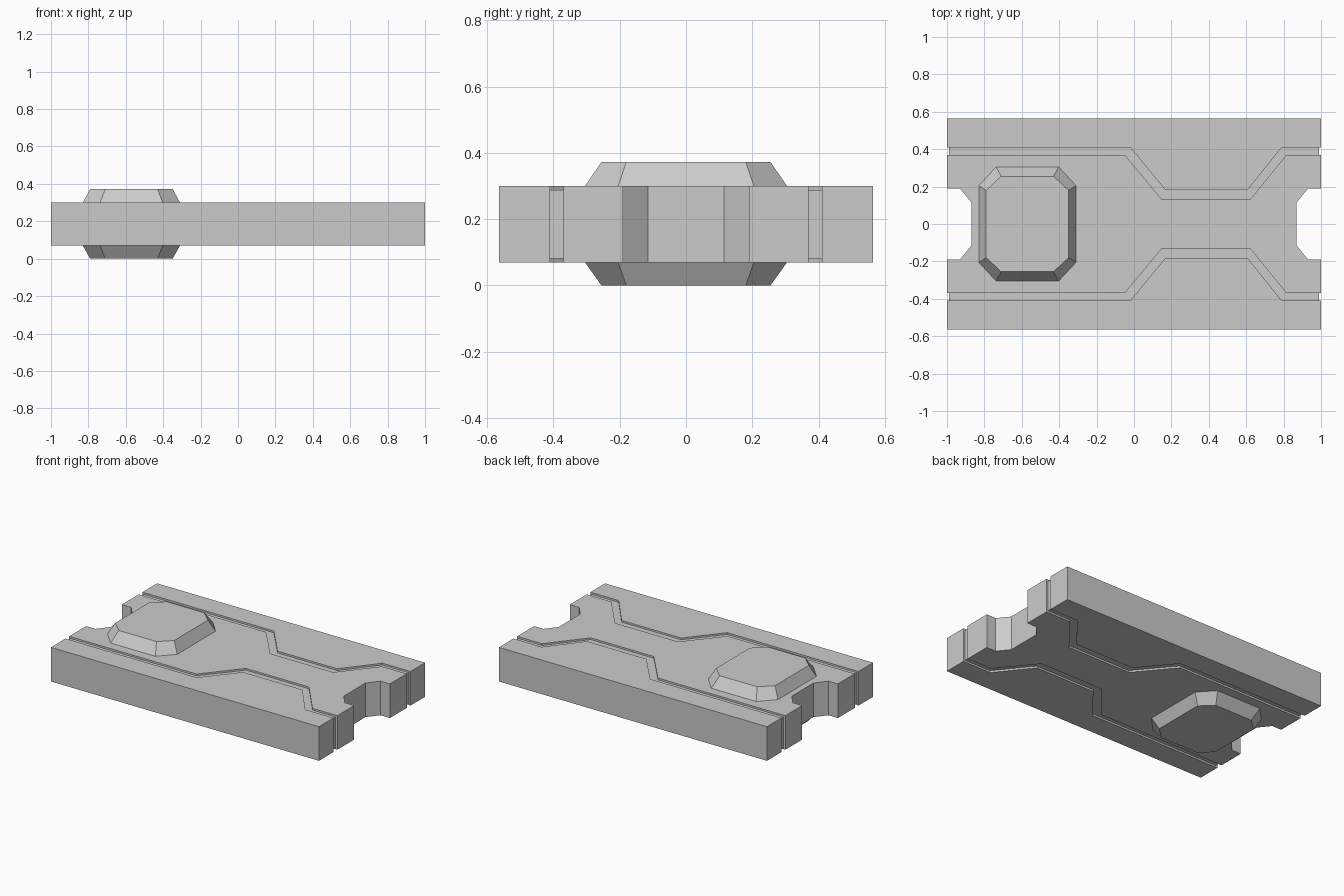
import bpy, bmesh

if "Cube" in bpy.data.objects:
    bpy.data.objects.remove(bpy.data.objects["Cube"], do_unlink=True)

grey = bpy.data.materials.new("light_grey")
grey.use_nodes = True
colour = (0.6, 0.6, 0.6, 1)
grey.diffuse_color = colour
grey.node_tree.nodes["Principled BSDF"].inputs["Base Color"].default_value = colour

LOW, HIGH, DEPTH = 0.07, 0.30, 0.012


def loft(name, rings, cap_start=True, cap_end=True):
    """Join matching rings of points with side faces and optional caps."""
    bm = bmesh.new()
    loops = [[bm.verts.new(p) for p in ring] for ring in rings]
    for a, b in zip(loops, loops[1:]):
        for i in range(len(a)):
            j = (i + 1) % len(a)
            bm.faces.new((a[i], a[j], b[j], b[i]))
    if cap_start:
        bm.faces.new(loops[0][::-1])
    if cap_end:
        bm.faces.new(loops[-1])
    if cap_start and cap_end:
        bmesh.ops.recalc_face_normals(bm, faces=bm.faces[:])
    mesh = bpy.data.meshes.new(name)
    bm.to_mesh(mesh)
    bm.free()
    mesh.materials.append(grey)
    obj = bpy.data.objects.new(name, mesh)
    bpy.context.collection.objects.link(obj)
    return obj


def prism(name, outline, z0, z1):
    return loft(name, [[(x, y, z) for x, y in outline] for z in (z0, z1)])


def cut(target, cutter):
    mod = target.modifiers.new("cut", "BOOLEAN")
    mod.operation, mod.solver, mod.object = "DIFFERENCE", "EXACT", cutter
    bpy.context.view_layer.objects.active = target
    bpy.ops.object.modifier_apply(modifier=mod.name)
    bpy.data.objects.remove(cutter, do_unlink=True)


# Slab with a tapered notch in each end
quarter = [(1, 0.565), (1, 0.19), (0.93, 0.19), (0.87, 0.115)]
right_end = quarter + [(x, -y) for x, y in quarter[::-1]]
slab = prism("slab", right_end + [(-x, -y) for x, y in right_end], LOW, HIGH)

# Shallow bent grooves on top and bottom, carried down both ends
outer = [(-1.1, 0.41), (-0.02, 0.41), (0.165, 0.185), (0.61, 0.185), (0.79, 0.41), (1.1, 0.41)]
inner = [(-1.1, 0.37), (-0.05, 0.37), (0.15, 0.13), (0.62, 0.13), (0.815, 0.37), (1.1, 0.37)]
for side in (1, -1):
    strip = [(x, y * side) for x, y in outer + inner[::-1]]
    cut(slab, prism("groove_cutter", strip, HIGH - DEPTH, HIGH + 0.1))
    cut(slab, prism("groove_cutter", strip, LOW - 0.1, LOW + DEPTH))
    for end in (1, -1):
        near, far = end * (1 - DEPTH), end * 1.1
        box = [(near, 0.37 * side), (far, 0.37 * side), (far, 0.41 * side), (near, 0.41 * side)]
        cut(slab, prism("end_cutter", box, 0, 0.4))


# Bevelled eight-sided pads above and below
def octagon(half_x, half_y, cut_x, cut_y, z):
    corner = [(half_x, half_y - cut_y), (half_x - cut_x, half_y)]
    half = corner + [(-x, y) for x, y in corner[::-1]]
    return [(x - 0.57, y, z) for x, y in half + [(-x, -y) for x, y in half]]


def pad_ring(is_base, z):
    return octagon(0.26, 0.305, 0.093, 0.1, z) if is_base else octagon(0.22, 0.255, 0.08, 0.075, z)


loft("top_pad", [pad_ring(True, HIGH), pad_ring(False, 0.373)], cap_start=False)
loft("bottom_pad", [pad_ring(False, 0), pad_ring(True, LOW)], cap_end=False)
